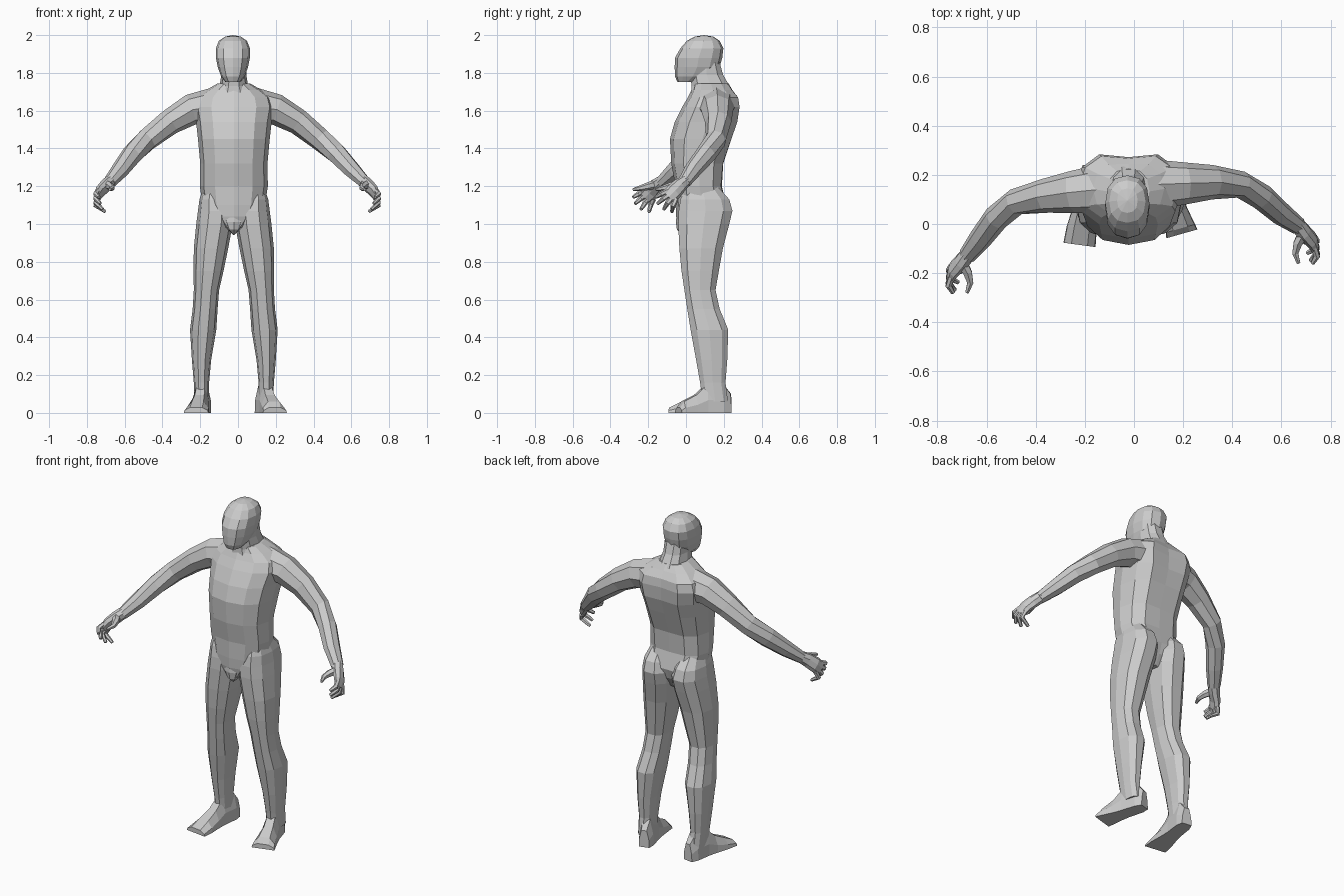
import bpy, bmesh, math
from mathutils import Vector as V

CX = -0.022  # body midline


def loft(name, rings, tip=None):
    """Skin a list of closed rings and cap both ends."""
    bm = bmesh.new()
    vs = [[bm.verts.new(p) for p in r] for r in rings]
    n = len(vs[0])
    for a, b in zip(vs, vs[1:]):
        for i in range(n):
            j = (i + 1) % n
            bm.faces.new((a[i], a[j], b[j], b[i]))
    bm.faces.new(vs[0])
    if tip:
        t = bm.verts.new(tip)
        for i in range(n):
            bm.faces.new((vs[-1][i], vs[-1][(i + 1) % n], t))
    else:
        bm.faces.new(vs[-1])
    bmesh.ops.recalc_face_normals(bm, faces=bm.faces)
    me = bpy.data.meshes.new(name)
    bm.to_mesh(me)
    bm.free()
    ob = bpy.data.objects.new(name, me)
    bpy.context.collection.objects.link(ob)
    return ob


def level(z, x0, x1, yf, yb, n=12, p=0.85, groove=0.0):
    """Horizontal rounded ring between x0..x1 and yf..yb, with optional spine dip."""
    pts = []
    for i in range(n):
        a = math.tau * i / n
        c, s = math.cos(a), math.sin(a)
        x = (x0 + x1) / 2 + (x1 - x0) / 2 * math.copysign(abs(c) ** p, c)
        y = (yf + yb) / 2 + (yb - yf) / 2 * math.copysign(abs(s) ** p, s)
        if s > 0.99:
            y -= groove
        pts.append(V((x, y, z)))
    return pts


def tube(name, path, radii, n=8, ref=(0, 0, 1)):
    """Tube along a path; radii are (wide, thin) pairs."""
    path = [V(p) for p in path]
    rings = []
    for i, c in enumerate(path):
        t = path[min(i + 1, len(path) - 1)] - path[max(i - 1, 0)]
        u = t.cross(V(ref)).normalized()
        v = t.cross(u).normalized()
        ru, rv = radii[i]
        rings.append([c + u * ru * math.cos(math.tau * k / n) + v * rv * math.sin(math.tau * k / n)
                      for k in range(n)])
    return loft(name, rings)


# Torso: z, half width, front y, back y, spine groove
torso = [(0.98, .06, -.04, .16, 0), (1.04, .125, -.052, .21, .02), (1.10, .165, -.055, .23, .02),
         (1.20, .18, -.056, .20, .01), (1.32, .178, -.078, .212, .015), (1.45, .19, -.085, .26, .02),
         (1.54, .20, -.06, .292, .025), (1.62, .215, -.02, .302, .03), (1.67, .20, .01, .292, .025),
         (1.71, .145, .03, .255, .01), (1.745, .085, .04, .225, 0)]
loft("torso", [level(z, CX - w, CX + w, f, b, groove=g) for z, w, f, b, g in torso])

# Neck
neck = [(1.66, .11, .02, .265), (1.73, .076, .025, .235), (1.79, .066, .02, .2), (1.86, .066, .03, .18)]
loft("neck", [level(z, CX - w, CX + w, f, b, 10) for z, w, f, b in neck])

# Head
head = [(1.752, .04, -.045, .06), (1.78, .062, -.058, .13), (1.83, .08, -.06, .178), (1.88, .09, -.058, .192),
        (1.93, .09, -.03, .198), (1.97, .074, .005, .178), (1.992, .042, .045, .145)]
loft("head", [level(z, CX - w - .005, CX + w - .005, f, b, 12) for z, w, f, b in head], (CX - .005, .095, 2.0))

# Groin
groin = [(1.08, .08, -.045, .06), (1.01, .05, -.054, .06), (.97, .033, -.048, .05)]
loft("groin", [level(z, CX - w, CX + w, f, b, 8) for z, w, f, b in groin], (CX, -.015, .94))

# Legs: z, outer and inner distance from midline, front y, back y
leg = [(1.21, .155, .05, .0, .16), (1.13, .182, .02, -.035, .235), (1.07, .19, .004, -.045, .252),
       (1.0, .199, .006, -.047, .235),
       (.87, .212, .03, -.04, .20), (.75, .213, .055, -.028, .178), (.65, .212, .078, -.012, .16),
       (.55, .218, .086, .003, .182), (.44, .232, .093, .02, .228), (.28, .222, .12, .05, .222),
       (.16, .212, .131, .072, .212), (.06, .208, .132, .085, .225)]
for s, side in ((-1, "left"), (1, "right")):
    loft(side + "_leg", [level(z, CX + s * o, CX + s * i, f, b, 10) for z, o, i, f, b in leg])

# Feet: distance along foot, half width, height
foot = [(0, .03, .10), (.04, .042, .15), (.13, .043, .15), (.19, .05, .095), (.26, .062, .06), (1, .066, .028)]
for side, heel, toe in (("left", V((-.178, .237, 0)), V((-.222, -.085, 0))),
                        ("right", V((.118, .232, 0)), V((.195, -.04, 0)))):
    d = (toe - heel).normalized()
    q = V((-d.y, d.x, 0))
    rings = []
    for t, w, h in foot:
        c = heel + d * min(t, (toe - heel).length)
        rings.append([c + q * w * a + V((0, 0, h * b)) for a, b in
                      ((-1, 0), (1, 0), (.95, .45), (.5, 1), (-.5, 1), (-.95, .45))])
    loft(side + "_foot", rings)

# Arms
radii = [(.105, .10), (.086, .082), (.07, .068), (.055, .06), (.053, .056), (.047, .046), (.036, .034)]
arms = {"left": [(-.10, .145, 1.63), (-.25, .13, 1.605), (-.36, .115, 1.54), (-.48, .09, 1.448),
                 (-.56, .025, 1.37), (-.625, -.06, 1.285), (-.68, -.13, 1.22)],
        "right": [(.06, .16, 1.63), (.205, .165, 1.605), (.32, .17, 1.54), (.435, .16, 1.448),
                  (.52, .11, 1.375), (.6, .04, 1.29), (.67, -.01, 1.22)]}
for s, side in ((-1, "left"), (1, "right")):
    arm = arms[side]
    tube(side + "_arm", arm, radii)
    w = V(arm[-1])

    def at(x, y, z):
        return w + V((s * x, y, z))

    # Palm
    tube(side + "_palm", [at(-.008, .01, .01), at(.022, -.025, -.018), at(.053, -.055, -.05), at(.067, -.085, -.08)],
         [(.032, .034), (.04, .032), (.044, .025), (.04, .016)], 8, (1, 0, 0))
    # Fingers fanned from index to little finger, curling inward
    tips = [(.056, -.15, -.078), (.048, -.14, -.112), (.036, -.108, -.142), (.022, -.065, -.155)]
    for k, tip in enumerate(tips):
        base = (.062, -.085 + .014 * k, -.045 - .014 * k)
        mid = (.074, (base[1] + tip[1]) / 2 - .004, (base[2] + tip[2]) / 2)
        tube(f"{side}_finger_{k + 1}", [at(*base), at(*mid), at(*tip)],
             [(.015, .014), (.014, .014), (.009, .009)], 6, (1, 0, 0))
    # Thumb
    tube(side + "_thumb", [at(.02, -.025, -.01), at(-.004, -.07, -.02), at(-.014, -.11, -.03), at(0, -.15, -.038)],
         [(.026, .024), (.021, .02), (.015, .014), (.008, .008)], 6, (1, 0, 0))
